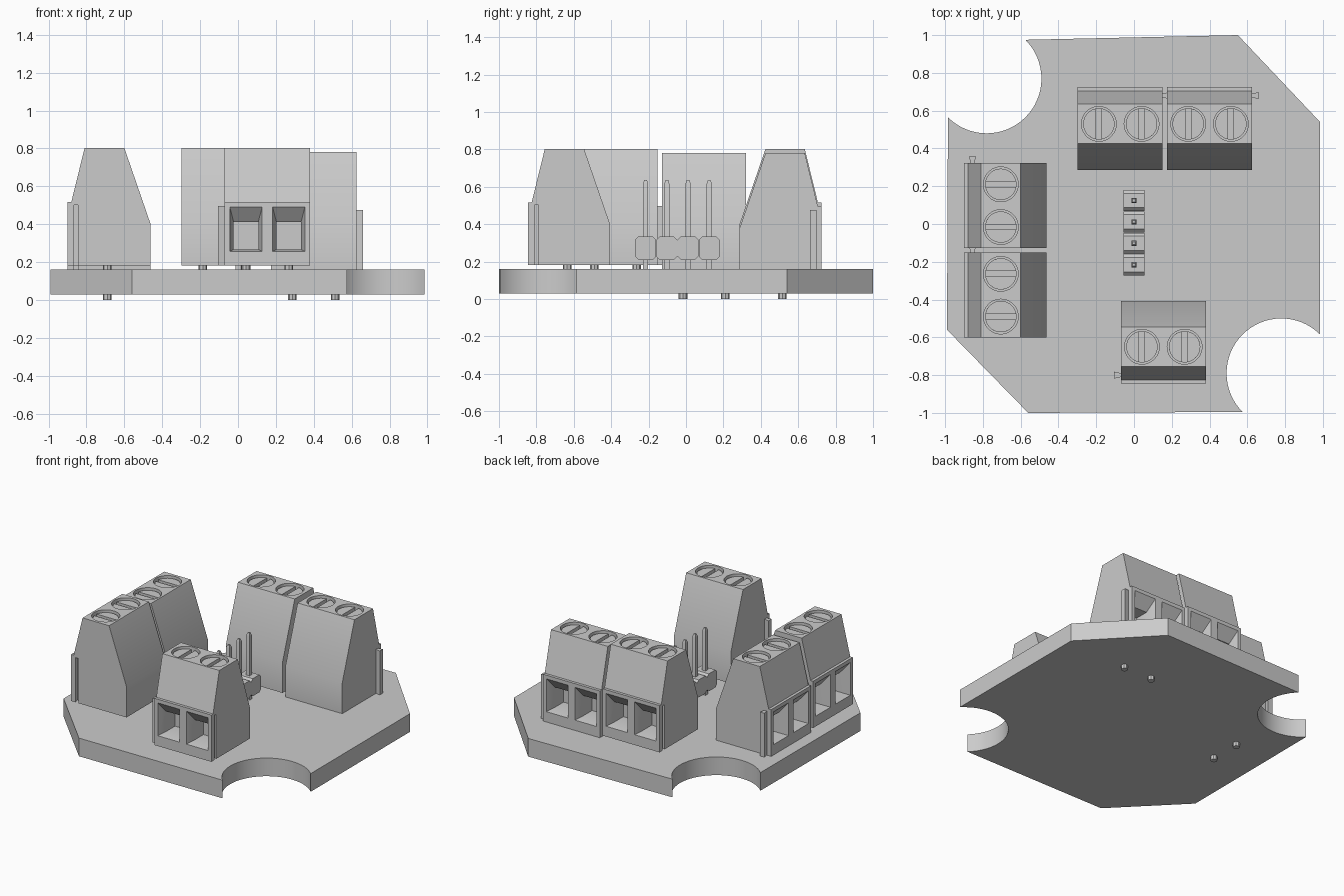
import bpy, bmesh
from math import sin, cos, radians, pi
from mathutils import Vector

if "Cube" in bpy.data.objects:
    bpy.data.objects.remove(bpy.data.objects["Cube"], do_unlink=True)

grey = bpy.data.materials.new("light_grey")
grey.use_nodes = True
grey.diffuse_color = (0.6, 0.6, 0.6, 1)
grey.node_tree.nodes["Principled BSDF"].inputs["Base Color"].default_value = (0.6, 0.6, 0.6, 1)


def loft(bm, rings):
    """Closed solid through rings with equal point counts."""
    vs = [[bm.verts.new(p) for p in ring] for ring in rings]
    bm.faces.new(vs[0])
    bm.faces.new(vs[-1])
    n = len(vs[0])
    for a, b in zip(vs, vs[1:]):
        for i in range(n):
            j = (i + 1) % n
            bm.faces.new((a[i], a[j], b[j], b[i]))


def prism(bm, outline, z0, z1):
    loft(bm, [[(x, y, z) for x, y in outline] for z in (z0, z1)])


def arc(cx, cy, r, a0, a1, n):
    angles = [radians(a0 + (a1 - a0) * i / n) for i in range(n + 1)]
    return [(cx + r * cos(a), cy + r * sin(a)) for a in angles]


def finish(bm, name):
    bmesh.ops.recalc_face_normals(bm, faces=bm.faces)
    mesh = bpy.data.meshes.new(name)
    bm.to_mesh(mesh)
    bm.free()
    mesh.materials.append(grey)
    return mesh


def place(name, mesh, loc=(0, 0, 0), turn=0):
    ob = bpy.data.objects.new(name, mesh)
    ob.location = loc
    ob.rotation_euler.z = turn
    bpy.context.collection.objects.link(ob)
    return ob


# Circuit board with two round corner bites
bm = bmesh.new()
outline = [(-0.99, -0.56)]
outline += arc(-0.78, 0.77, 0.29, 225, 405, 32)
outline += [(0.55, 1.0), (0.985, 0.54)]
outline += arc(0.78, -0.79, 0.29, 45, 225, 32)
outline += [(-0.56, -1.0)]
prism(bm, outline, 0.03, 0.16)
place("board", finish(bm, "board"))

# Terminal housing: side profile (y, z) swept across the width
HALF, PITCH = 0.225, 0.113
profile = [(-0.195, 0), (-0.195, 0.335), (-0.175, 0.335), (-0.105, 0.62),
           (0.105, 0.62), (0.243, 0.22), (0.243, 0)]
bm = bmesh.new()
loft(bm, [[(x, y, z) for y, z in profile] for x in (-HALF, HALF)])
body = place("housing_blank", finish(bm, "housing_blank"))

# Cutter: wire funnels, screw wells and dovetail groove
bm = bmesh.new()
for s in (-1, 1):
    c = s * PITCH
    rings = []
    for y, w, low, high in ((-0.2, 0.087, 0.073, 0.315), (-0.13, 0.065, 0.085, 0.23),
                            (-0.03, 0.065, 0.085, 0.23)):
        rings.append([(c - w, y, low), (c + w, y, low), (c + w, y, high), (c - w, y, high)])
    loft(bm, rings)
    prism(bm, arc(c, 0, 0.092, 0, 350, 35), 0.57, 0.65)
prism(bm, [(0.23, -0.16), (0.19, -0.168), (0.19, -0.132), (0.23, -0.14)], -0.02, 0.32)
cutter = place("housing_cutter", finish(bm, "housing_cutter"))
cutter.hide_render = True

mod = body.modifiers.new("cut", 'BOOLEAN')
mod.operation = 'DIFFERENCE'
mod.solver = 'EXACT'
mod.object = cutter
bpy.context.view_layer.update()
deps = bpy.context.evaluated_depsgraph_get()
housing = bpy.data.meshes.new_from_object(body.evaluated_get(deps))
housing.name = "housing"
for ob in (body, cutter):
    bpy.data.objects.remove(ob, do_unlink=True)

# Dovetail rail on the side of a housing
bm = bmesh.new()
prism(bm, [(-0.222, -0.16), (-0.26, -0.168), (-0.26, -0.132), (-0.222, -0.14)], 0, 0.315)
rail = finish(bm, "rail")

# Slotted screw heads: a base disc and two half discs
bm = bmesh.new()
for s in (-1, 1):
    c = s * PITCH
    prism(bm, arc(c, 0, 0.083, 0, 350, 35), 0.56, 0.582)
    prism(bm, arc(c, 0, 0.083, -80, 80, 18), 0.58, 0.605)
    prism(bm, arc(c, 0, 0.083, 100, 260, 18), 0.58, 0.605)
screws = finish(bm, "screws")


# Solder legs, shorter for the raised blocks
def legs(length):
    bm = bmesh.new()
    for s in (-1, 1):
        prism(bm, arc(s * PITCH, 0.015, 0.023, 0, 315, 7), -length, 0.01)
    return finish(bm, "legs")


low_legs, high_legs = legs(0.16), legs(0.13)

# Five blocks: name, centre, turn, raised
blocks = [("front", 0.155, -0.65, 0, True),
          ("back_right", -0.073, 0.53, pi, True),
          ("back_left", 0.4, 0.53, pi, False),
          ("side_front", -0.705, -0.377, -pi / 2, True),
          ("side_back", -0.705, 0.097, -pi / 2, False)]
for name, x, y, turn, raised in blocks:
    loc = (x, y, 0.182 if raised else 0.16)
    for part, mesh in (("housing", housing), ("rail", rail), ("screws", screws),
                       ("legs", high_legs if raised else low_legs)):
        place(f"{name}_{part}", mesh, loc, turn)

# Pin header: bevelled sleeves and tapered square pins
bm = bmesh.new()
bmesh.ops.create_cube(bm, size=1)
bmesh.ops.scale(bm, vec=Vector((0.112, 0.112, 0.125)), verts=bm.verts)
along_x = [e for e in bm.edges if abs((e.verts[0].co - e.verts[1].co).x) > 0.01]
bmesh.ops.bevel(bm, geom=along_x, offset=0.018, segments=1, affect='EDGES')
sleeve = finish(bm, "sleeve")
bm = bmesh.new()
loft(bm, [[(-w, -w, z), (w, -w, z), (w, w, z), (-w, w, z)]
          for w, z in ((0.014, 0.1), (0.014, 0.615), (0.007, 0.637))])
pin = finish(bm, "pin")
for i in range(4):
    y = -0.216 + i * 0.1135
    place(f"header_sleeve_{i + 1}", sleeve, (0, y, 0.272))
    place(f"header_pin_{i + 1}", pin, (0, y, 0))

# Smooth the round walls, keep hard edges
for ob in bpy.context.collection.objects:
    if ob.type == 'MESH':
        ob.select_set(True)
        bpy.context.view_layer.objects.active = ob
bpy.ops.object.shade_smooth_by_angle(angle=radians(30))
